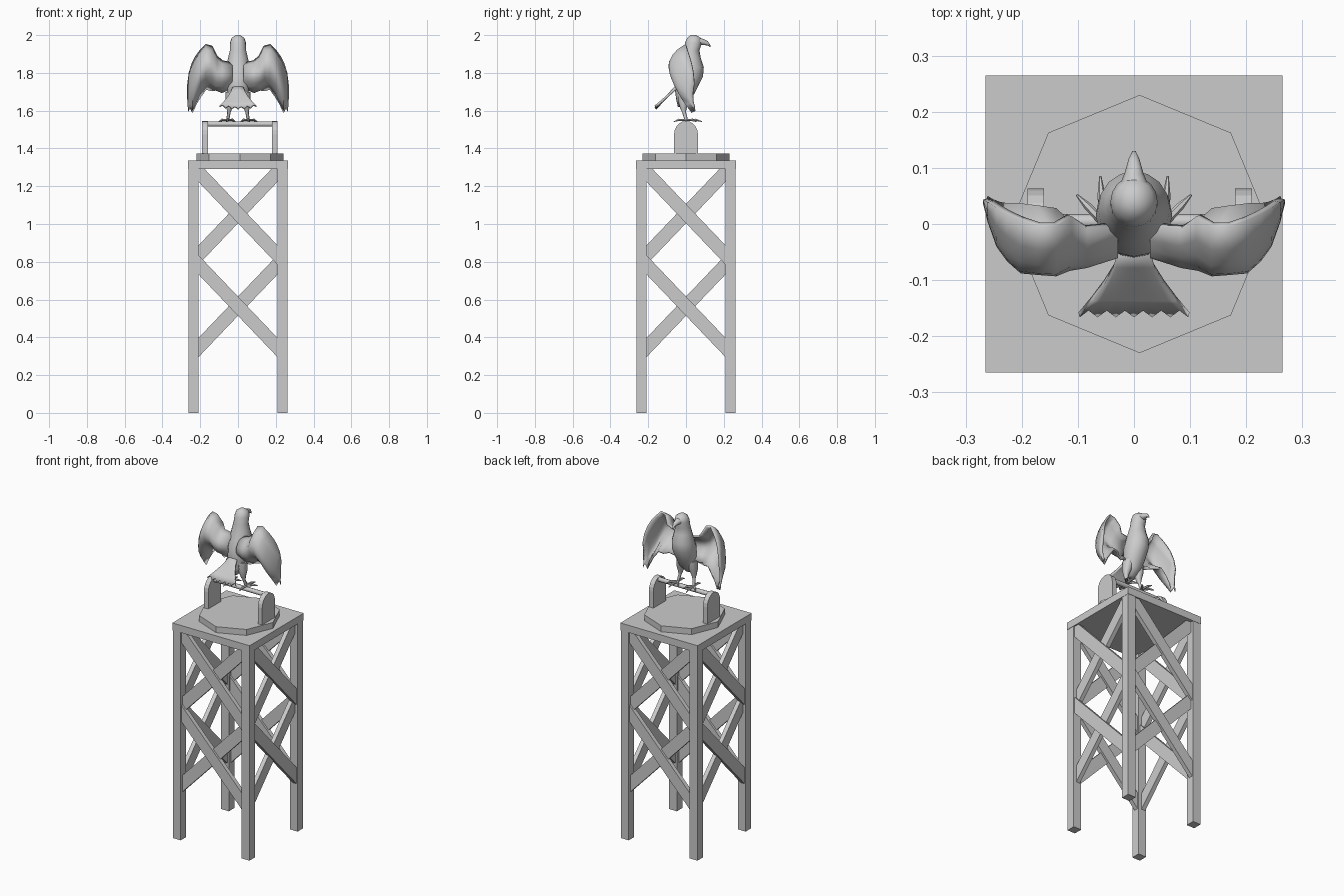
import bpy, bmesh, math
from mathutils import Vector, Matrix

cube = bpy.data.objects.get("Cube")
if cube:
    bpy.data.objects.remove(cube)

grey = bpy.data.materials.new("plain_grey")
grey.use_nodes = True
COL = (0.6, 0.6, 0.6, 1)
grey.diffuse_color = COL
grey.node_tree.nodes["Principled BSDF"].inputs["Base Color"].default_value = COL


def finish(name, bm, smooth=None):
    """Turn a bmesh into a named, coloured object."""
    bmesh.ops.recalc_face_normals(bm, faces=bm.faces)
    me = bpy.data.meshes.new(name)
    bm.to_mesh(me)
    bm.free()
    me.materials.append(grey)
    ob = bpy.data.objects.new(name, me)
    bpy.context.collection.objects.link(ob)
    if smooth:
        bpy.ops.object.select_all(action='DESELECT')
        ob.select_set(True)
        bpy.context.view_layer.objects.active = ob
        bpy.ops.object.shade_smooth_by_angle(angle=math.radians(smooth))
    return ob


def box(name, lo, hi):
    bm = bmesh.new()
    bmesh.ops.create_cube(bm, size=1)
    lo, hi = Vector(lo), Vector(hi)
    for v in bm.verts:
        v.co = (lo + hi) / 2 + Vector(a * b for a, b in zip(v.co, hi - lo))
    return finish(name, bm)


def prism(name, points, push, turn=0.0):
    """Extrude a flat outline by a vector, then turn it about z."""
    bm = bmesh.new()
    f = bm.faces.new([bm.verts.new(p) for p in points])
    out = bmesh.ops.extrude_face_region(bm, geom=[f])["geom"]
    bmesh.ops.translate(bm, vec=push, verts=[g for g in out if isinstance(g, bmesh.types.BMVert)])
    bmesh.ops.rotate(bm, cent=(0, 0, 0), matrix=Matrix.Rotation(turn, 3, 'Z'), verts=bm.verts)
    return finish(name, bm)


def loft(name, path, d, n=12, smooth=50):
    """Skin elliptical rings (centre, width, depth) set across direction d."""
    d = Vector(d).normalized()
    if abs(d.z) > 0.8:
        u, v = Vector((1, 0, 0)), Vector((0, 1, 0))
    else:
        u = d.cross(Vector((0, 0, 1))).normalized()
        v = u.cross(d)
    bm = bmesh.new()
    rings = []
    for c, a, b in path:
        rings.append([bm.verts.new(Vector(c) + u * a * math.cos(t) + v * b * math.sin(t))
                      for t in (2 * math.pi * i / n for i in range(n))])
    for r, s in zip(rings, rings[1:]):
        for i in range(n):
            bm.faces.new((r[i], r[(i + 1) % n], s[(i + 1) % n], s[i]))
    bm.faces.new(rings[0])
    bm.faces.new(rings[-1])
    return finish(name, bm, smooth)


def sheet(name, rows, thick, smooth=60):
    """Skin a grid of points and give it thickness."""
    bm = bmesh.new()
    g = [[bm.verts.new(p) for p in r] for r in rows]
    for r, s in zip(g, g[1:]):
        for i in range(len(r) - 1):
            bm.faces.new((r[i], r[i + 1], s[i + 1], s[i]))
    ob = finish(name, bm, smooth)
    mod = ob.modifiers.new("thickness", 'SOLIDIFY')
    mod.thickness, mod.offset = thick, 0
    return ob


# Tower: four legs, a top slab and crossed braces on each side
for sx in (-1, 1):
    for sy in (-1, 1):
        a, b = sorted((sx * 0.209, sx * 0.263)), sorted((sy * 0.209, sy * 0.263))
        box("tower_leg", (a[0], b[0], 0), (a[1], b[1], 1.3))
box("tower_top", (-0.265, -0.265, 1.29), (0.265, 0.265, 1.335))
for k in range(4):
    for zc in (1.055, 0.565):
        for s in (-1, 1):
            x, rise, h = 0.212, 0.222 * s, 0.051
            y = -0.25 + 0.006 * s
            prism("cross_brace", [(-x, y, zc - rise - h), (x, y, zc + rise - h),
                                  (x, y, zc + rise + h), (-x, y, zc - rise + h)],
                  (0, 0.026, 0), k * math.pi / 2)

# Perch: octagonal base, two arched end plates and a rod
prism("perch_base", [(0.01 + 0.23 * math.cos(i * math.pi / 4), 0.23 * math.sin(i * math.pi / 4), 1.335)
                     for i in range(8)], (0, 0, 0.037))
arch = [(0.063 * math.cos(i * math.pi / 10), 1.475 + 0.07 * math.sin(i * math.pi / 10)) for i in range(11)]
for x in (-0.19, 0.18):
    prism("perch_end", [(x, y, z) for y, z in [(0.063, 1.37)] + arch + [(-0.063, 1.37)]], (0.03, 0, 0))
loft("perch_rod", [((x, 0.004, 1.529), 0.014, 0.014) for x in (-0.17, 0.19)], (1, 0, 0), 8)

# Bird body, neck and head in one skin
body = [(1.62, -0.025, .018, .018), (1.66, -0.012, .045, .04), (1.72, 0, .062, .06),
        (1.78, .016, .068, .074), (1.83, .028, .064, .066), (1.88, .028, .052, .05),
        (1.92, .03, .043, .041), (1.96, .04, .042, .045), (1.985, .042, .034, .036), (2.0, .04, .012, .014)]
loft("bird_body", [((0, y, z), a, b) for z, y, a, b in body], (0, 0, 1), 16, 80)
beak = [(.06, 1.966, .03, .022), (.09, 1.964, .017, .016), (.115, 1.957, .01, .012), (.13, 1.94, .003, .005)]
loft("beak", [((0, y, z), a, b) for y, z, a, b in beak], (0, 1, 0), 8, 80)

# Wings: x, top z, top y, bottom z, bottom y, backward bulge
span = [(.03, 1.85, 0, 1.72, 0, .055), (.085, 1.862, -.005, 1.712, -.01, .065), (.115, 1.89, .015, 1.71, .0, .085),
        (.14, 1.94, .0, 1.722, .025, .10), (.17, 1.948, .0, 1.715, .03, .10), (.20, 1.915, .01, 1.69, .035, .105),
        (.222, 1.885, .02, 1.64, .035, .09), (.24, 1.85, .03, 1.605, .035, .07),
        (.255, 1.80, .04, 1.62, .04, .035), (.263, 1.74, .045, 1.61, .045, .008)]
for s, side in ((1, "left"), (-1, "right")):
    rows = []
    for i, (x, zt, yt, zb, yb, d) in enumerate(span):
        row = []
        for j in range(9):
            t = j / 8
            drop = -0.014 * (i % 2) if j == 8 else 0      # ragged feather ends
            row.append((s * x, yt + (yb - yt) * t - d * math.sin(math.pi * t) ** 0.8, zt + (zb - zt) * t + drop))
        rows.append(row)
    sheet(side + "_wing", rows, 0.012)

    # Leg with feathered thigh, shank and four toes
    thigh = [((s * .035, -.01, 1.70), .03, .035), ((s * .042, -.012, 1.65), .026, .03),
             ((s * .046, -.014, 1.61), .014, .016), ((s * .048, -.01, 1.59), .009, .01),
             ((s * .055, .003, 1.545), .008, .009)]
    loft(side + "_leg", thigh, (0, 0, 1), 8)
    for tx, ty in ((.102, .052), (.06, .085), (.015, .055), (.055, -.065)):
        a, b = Vector((s * .055, .003, 1.55)), Vector((s * tx, ty, 1.542))
        mid = a.lerp(b, .6) + Vector((0, 0, .006))
        loft(side + "_toe", [(a, .008, .007), (mid, .007, .007), (b, .002, .002)], b - a, 6)

# Fanned tail with jagged rear edge
rows = []
for i in range(5):
    t = i / 4
    row = []
    for j in range(13):
        q = j / 6 - 1
        jag = 0.012 * (j % 2) if i == 4 else 0
        row.append((q * (.026 + .072 * t ** 1.4), -.045 - .117 * t + jag,
                    1.735 - .125 * t - .012 * q * q * (1 - t) + .012 * q * q * t + jag))
    rows.append(row)
sheet("tail", rows, 0.012)
